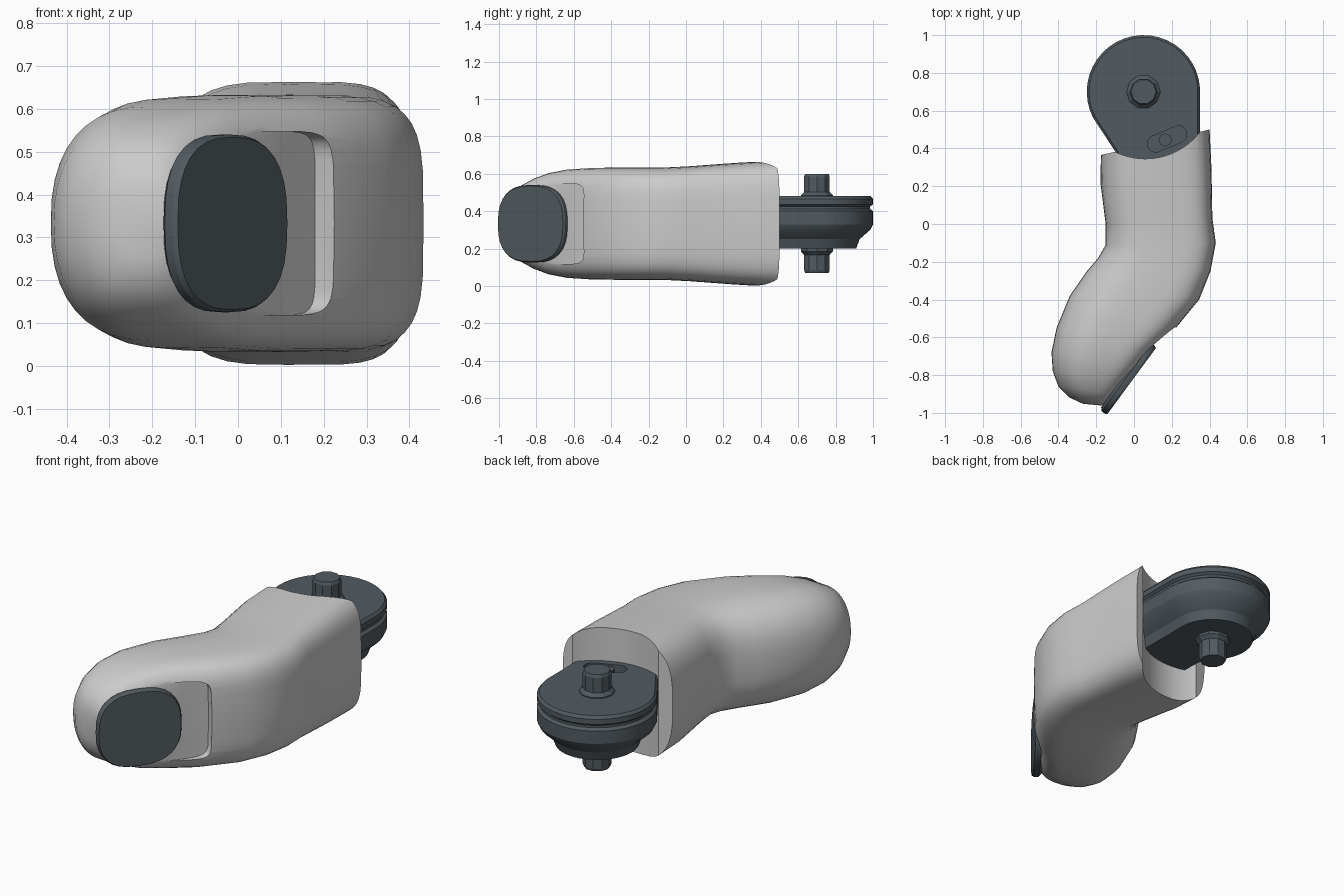
import bpy, bmesh, math
from mathutils import Vector

if "Cube" in bpy.data.objects:
    bpy.data.objects.remove(bpy.data.objects["Cube"])

ZC = 0.333
dark = bpy.data.materials.new("dark_grey")
dark.diffuse_color = (0.085, 0.105, 0.12, 1)
dark.use_nodes = True
dark.node_tree.nodes["Principled BSDF"].inputs["Base Color"].default_value = dark.diffuse_color


def select(ob):
    bpy.ops.object.select_all(action='DESELECT')
    ob.select_set(True)
    bpy.context.view_layer.objects.active = ob


def smooth(ob, degrees):
    select(ob)
    bpy.ops.object.shade_smooth_by_angle(angle=math.radians(degrees))


def loft(name, rings, angle=0, mat=None):
    """Closed solid skinned through equal-length rings of points."""
    bm = bmesh.new()
    rows = [[bm.verts.new(p) for p in r] for r in rings]
    n = len(rows[0])
    for a, b in zip(rows, rows[1:]):
        for i in range(n):
            j = (i + 1) % n
            bm.faces.new((a[i], a[j], b[j], b[i]))
    bm.faces.new(rows[0][::-1])
    bm.faces.new(rows[-1])
    bmesh.ops.recalc_face_normals(bm, faces=bm.faces)
    me = bpy.data.meshes.new(name)
    bm.to_mesh(me)
    bm.free()
    ob = bpy.data.objects.new(name, me)
    bpy.context.collection.objects.link(ob)
    if mat:
        me.materials.append(mat)
    if angle:
        smooth(ob, angle)
    return ob


def cut(ob, cutter):
    cutter.hide_render = True
    m = ob.modifiers.new("cut", 'BOOLEAN')
    m.operation, m.object, m.solver = 'DIFFERENCE', cutter, 'EXACT'
    select(ob)
    bpy.ops.object.modifier_apply(modifier=m.name)
    bpy.data.objects.remove(cutter)


def circle(c, r, z, n):
    return [(c[0] + r * math.cos(2 * math.pi * i / n),
             c[1] + r * math.sin(2 * math.pi * i / n), z) for i in range(n)]


def spow(v, e):
    return math.copysign(abs(v) ** e, v)


# Finger body: left point, right point, half height, squareness of left and right
stations = [
    ((-0.175, 0.365), (0.40, 0.50), 0.335, 3.2, 4.5),
    ((-0.178, 0.22), (0.41, 0.30), 0.325, 3.2, 4.5),
    ((-0.15, 0.00), (0.415, 0.03), 0.307, 3.2, 4.5),
    ((-0.15, -0.11), (0.433, -0.10), 0.301, 3.0, 4.2),
    ((-0.19, -0.18), (0.405, -0.25), 0.300, 2.8, 4.5),
    ((-0.25, -0.25), (0.345, -0.40), 0.300, 2.7, 4.5),
    ((-0.34, -0.38), (0.21, -0.565), 0.299, 2.6, 4.5),
    ((-0.41, -0.55), (0.09, -0.67), 0.291, 2.5, 4.5),
    ((-0.437, -0.68), (0.02, -0.755), 0.272, 2.4, 4.5),
    ((-0.43, -0.78), (-0.04, -0.83), 0.242, 2.3, 4),
    ((-0.40, -0.86), (-0.09, -0.90), 0.202, 2.2, 3.5),
    ((-0.345, -0.917), (-0.13, -0.945), 0.152, 2.2, 3),
    ((-0.27, -0.952), (-0.15, -0.963), 0.085, 2.2, 2.2),
]
rings = []
for l, r, h, nl, nr in stations:
    L, R = Vector((*l, ZC)), Vector((*r, ZC))
    ring = []
    for i in range(40):
        t = 2 * math.pi * i / 40
        c, s = math.cos(t), math.sin(t)
        n = nr if c > 0 else nl
        p = (L + R) / 2 + (R - L) / 2 * spow(c, 2 / n)
        ring.append(p + Vector((0, 0, h * spow(s, 2 / n))))
    rings.append(ring)
body = loft("finger_body", rings)

# Concave rear socket
cut(body, loft("socket_cutter", [circle((0.06, 0.71), 0.365, z, 64) for z in (-0.2, 0.9)]))

# Local frame of the slanted fingertip face
D = Vector((0.25, 0.34, 0)).normalized()
N = Vector((D.y, -D.x, 0))
Z = Vector((0, 0, 1))


def plate(center, length, height, power, depths, n):
    """Rounded plate rings; depths are (offset along N, scale)."""
    out = []
    for d, k in depths:
        ring = []
        for i in range(n):
            t = 2 * math.pi * i / n
            ring.append(center + N * d
                        + D * (k * length / 2 * spow(math.cos(t), 2 / power))
                        + Z * (k * height / 2 * spow(math.sin(t), 2 / power)))
        out.append(ring)
    return out


# Shallow recess behind the fingertip pad
face = Vector((-0.015, -0.83, ZC))
cut(body, loft("recess_cutter", plate(face + D * 0.075, 0.59, 0.43, 9,
                                      ((-0.03, 1), (0.15, 1)), 32)))
smooth(body, 35)

# Fingertip pad
loft("fingertip_pad", plate(face, 0.445, 0.415, 2.6,
     ((-0.045, 0.93), (-0.03, 1), (-0.008, 1), (0.003, 0.97)), 32), 30, dark)

# Hinge knuckle: round eye with a neck running into the body
C = Vector((0.05, 0.70))
outline = [(C.x + 0.30 * math.cos(a), C.y + 0.30 * math.sin(a))
           for a in (math.radians(-5 + 212 * i / 24) for i in range(25))]
outline += [(-0.09, 0.37), (-0.08, 0.14), (0.35, 0.14)]
levels = [(0.20, 0.70), (0.25, 0.76), (0.30, 0.95), (0.33, 1), (0.40, 1),
          (0.412, 0.95), (0.425, 0.95), (0.437, 1), (0.465, 1), (0.48, 0.96)]
knuckle = loft("hinge_knuckle", [[(C.x + (x - C.x) * k, C.y + (y - C.y) * k, z)
                                  for x, y in outline] for z, k in levels], 0, dark)

# Stop slot in the knuckle top
a, b = Vector((0.115, 0.425)), Vector((0.235, 0.475))
d = (b - a).normalized()
slot = []
for i in range(16):
    t = math.atan2(d.y, d.x) + math.pi * (i + 0.5) / 8 - math.pi / 2
    c = b if i < 8 else a
    slot.append((c.x + 0.045 * math.cos(t), c.y + 0.045 * math.sin(t)))
cut(knuckle, loft("slot_cutter", [[(x, y, z) for x, y in slot] for z in (0.41, 0.6)]))
smooth(knuckle, 25)
loft("stop_post", [circle((0.165, 0.445), 0.035, z, 8) for z in (0.38, 0.475)], 0, dark)

# Hinge pin ends, mirrored about the middle height
for name, s in (("hinge_pin_top", 1), ("hinge_pin_bottom", -1)):
    prof = [(0.0, 0.09), (0.15, 0.09), (0.168, 0.072), (0.25, 0.072), (0.265, 0.066)]
    loft(name, [circle(C, r, 0.335 + s * z, 10) for z, r in prof], 0, dark)
